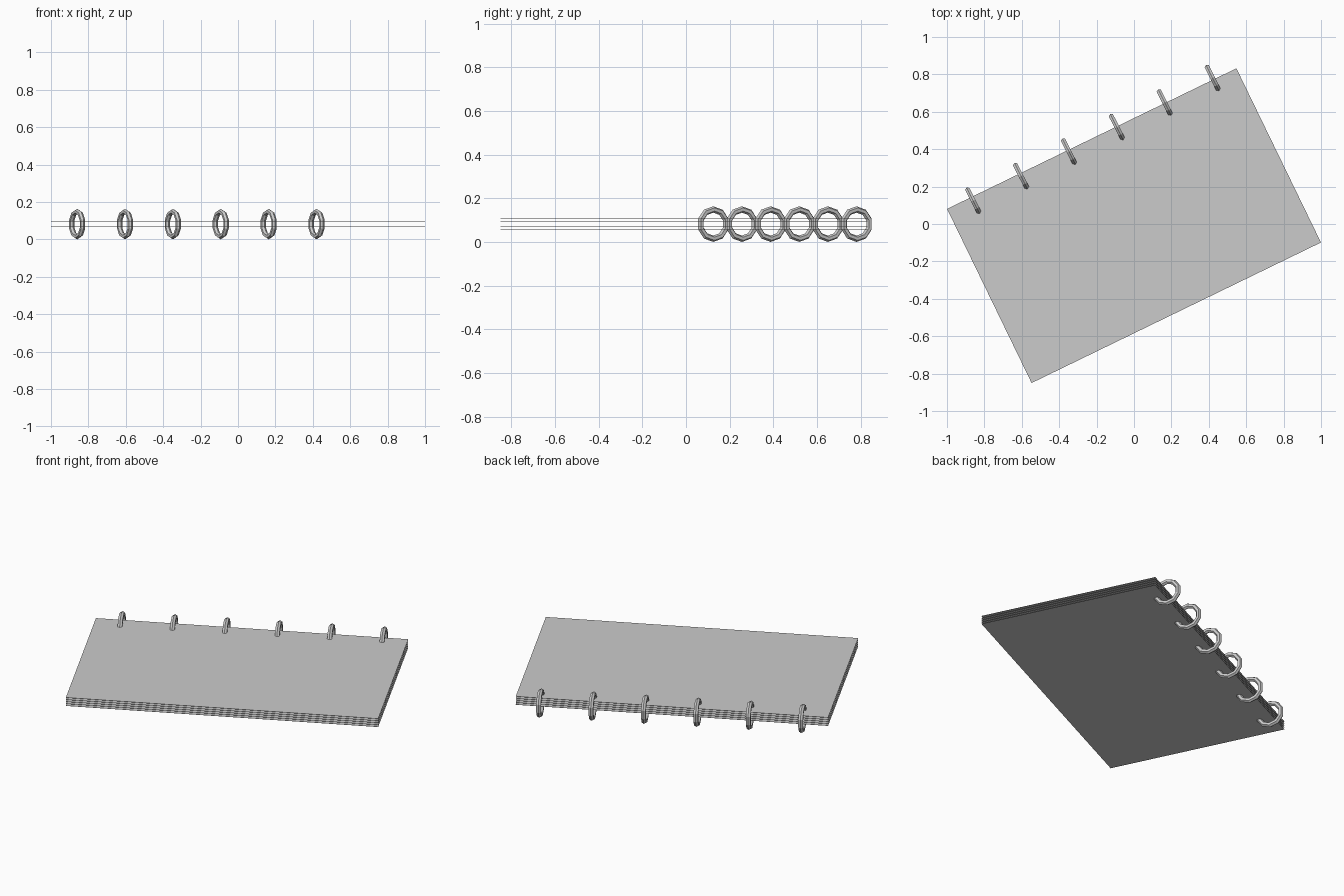
import bpy
from math import radians, cos, sin, pi
from mathutils import Matrix, Vector

if "Cube" in bpy.data.objects:
    bpy.data.objects.remove(bpy.data.objects["Cube"])

PAGE_ANGLE = radians(25.9)
RING_ANGLE = radians(26.8)


# Stack of thin, separated sheets
def sheet(name, z, thick=0.0015):
    bpy.ops.mesh.primitive_cube_add(size=1, location=(0, -0.009, z), rotation=(0, 0, PAGE_ANGLE))
    ob = bpy.context.object
    ob.name = name
    ob.scale = (1.72, 1.035, thick)
    return ob


SHEETS = 5
for i in range(SHEETS):
    kind = "cover" if i in (0, SHEETS - 1) else "page"
    sheet(f"{kind}_{i + 1}", 0.058 + i * 0.0122)


# Binding rings threaded through the long back edge
def ring(name, x, y):
    bpy.ops.mesh.primitive_torus_add(major_segments=10, minor_segments=6,
                                     major_radius=0.067, minor_radius=0.0145)
    ob = bpy.context.object
    ob.name = name
    ob.matrix_world = (Matrix.Translation((x, y, 0.082))
                       @ Matrix.Rotation(RING_ANGLE, 4, 'Z')
                       @ Matrix.Rotation(pi / 2, 4, 'Y')
                       @ Matrix.Rotation(0, 4, 'Z'))
    return ob


for i in range(6):
    ring(f"binding_ring_{i + 1}", -0.86 + i * 0.256, 0.125 + i * 0.1312)
